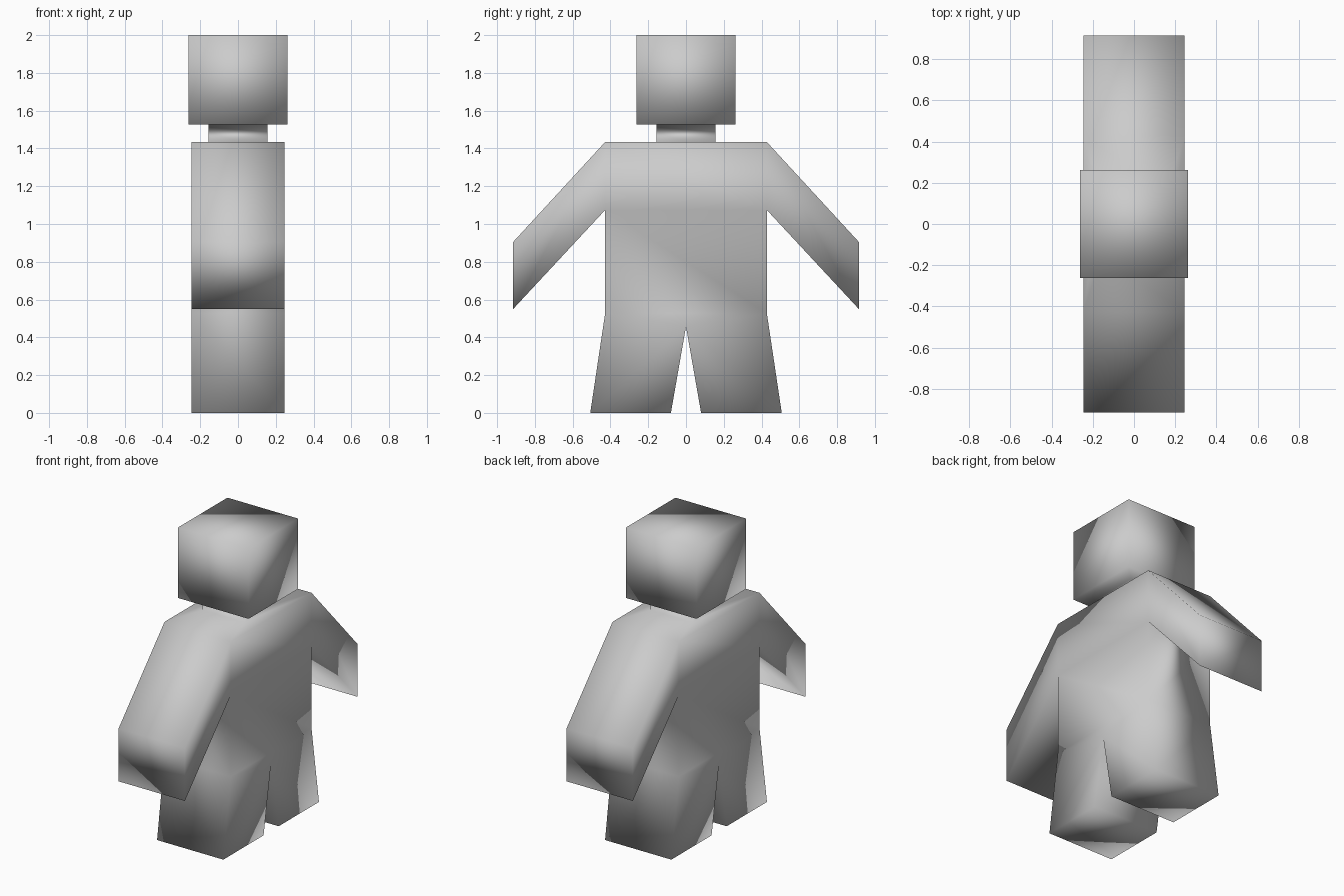
import bpy
import bmesh

cube = bpy.data.objects.get("Cube")
if cube:
    bpy.data.objects.remove(cube, do_unlink=True)

DEPTH = 0.246

# Half silhouette of the body in (y, z)
HALF = {
    "shoulder": (0.428, 1.434), "hand_top": (0.915, 0.905),
    "hand_low": (0.915, 0.55), "armpit": (0.428, 1.074),
    "hip": (0.428, 0.527), "foot_out": (0.507, 0), "foot_in": (0.08, 0),
}
OUTLINE = list(HALF)

bm = bmesh.new()
verts = {}
for x in (-1, 1):
    verts["crotch", 0, x] = bm.verts.new((x * DEPTH, 0, 0.457))
    for name, (y, z) in HALF.items():
        for s in (-1, 1):
            verts[name, s, x] = bm.verts.new((x * DEPTH, s * y, z))


def face(*keys):
    return bm.faces.new([verts[k] for k in keys])


# Flat sides: chest, belly, arms and legs
for x in (-1, 1):
    face(("shoulder", -x, x), ("shoulder", x, x), ("armpit", x, x), ("armpit", -x, x))
    face(("armpit", -x, x), ("armpit", x, x), ("hip", x, x), ("hip", -x, x))
    face(("hip", -x, x), ("hip", x, x), ("crotch", 0, x))
    for s in (-1, 1):
        face(*[(n, s, x) for n in ("shoulder", "hand_top", "hand_low", "armpit")])
        face(("crotch", 0, x), *[(n, s, x) for n in ("hip", "foot_out", "foot_in")])

# Rim that joins both sides along the silhouette
for s in (-1, 1):
    path = [(n, s) for n in OUTLINE] + [("crotch", 0)]
    for a, b in zip(path, path[1:]):
        face((*a, -1), (*b, -1), (*b, 1), (*a, 1))
cap = face(("shoulder", -1, -1), ("shoulder", 1, -1),
           ("shoulder", 1, 1), ("shoulder", -1, 1))
bmesh.ops.recalc_face_normals(bm, faces=bm.faces)

# Neck and head grow out of the shoulder face
for half, z in ((0.155, 1.434), (0.155, 1.527), (0.262, 1.527), (0.262, 2.0)):
    cap = bmesh.ops.extrude_discrete_faces(bm, faces=[cap])["faces"][0]
    for v in cap.verts:
        v.co = (half if v.co.x > 0 else -half, half if v.co.y > 0 else -half, z)

bmesh.ops.recalc_face_normals(bm, faces=bm.faces)
for f in bm.faces:
    f.smooth = True

mesh = bpy.data.meshes.new("figure_body")
bm.to_mesh(mesh)
bm.free()
figure = bpy.data.objects.new("figure_body", mesh)
bpy.context.collection.objects.link(figure)

# Plain grey
grey = bpy.data.materials.new("plain_grey")
grey.use_nodes = True
color = (0.6, 0.6, 0.6, 1)
grey.diffuse_color = color
grey.node_tree.nodes["Principled BSDF"].inputs["Base Color"].default_value = color
mesh.materials.append(grey)
